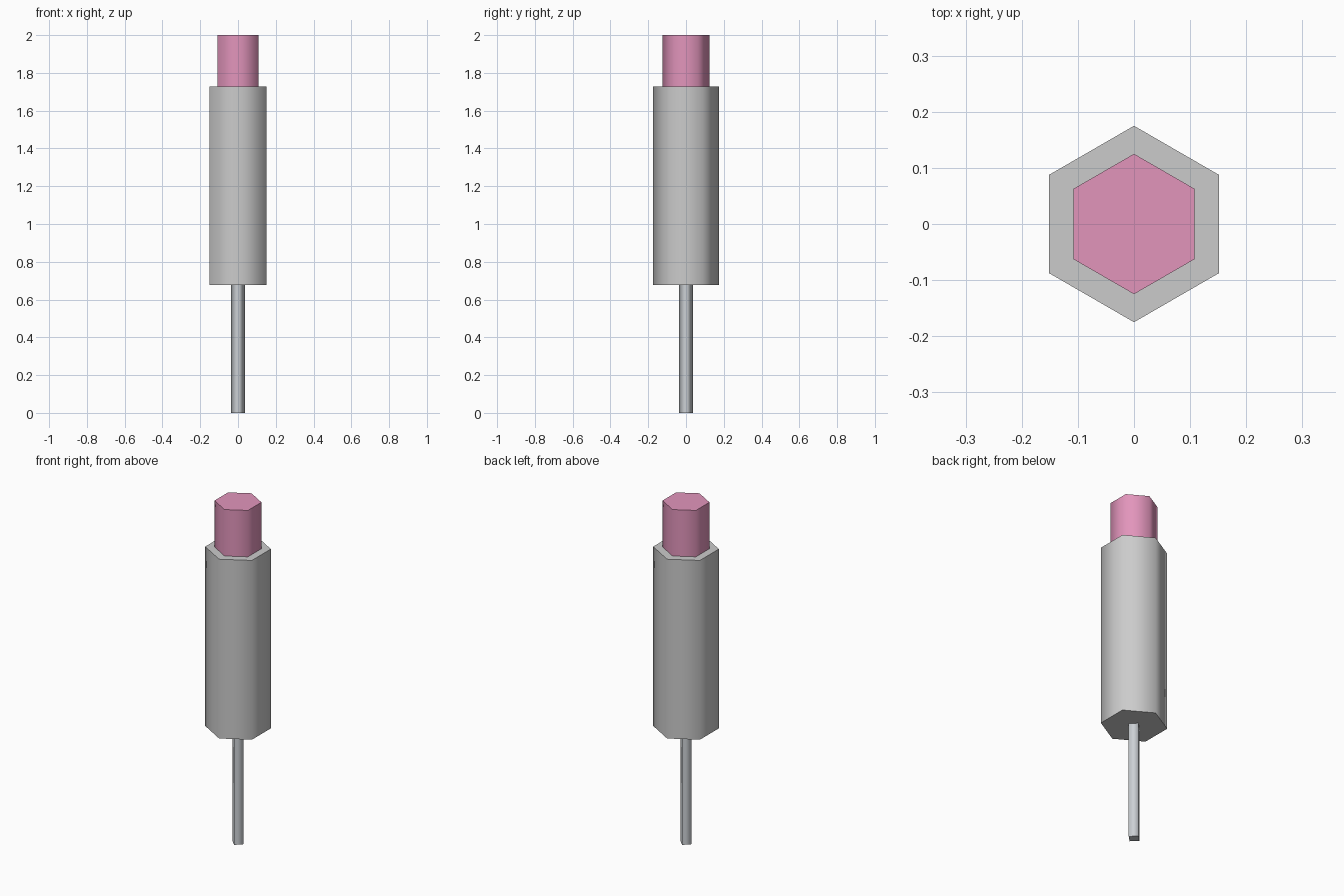
import bpy

if "Cube" in bpy.data.objects:
    bpy.data.objects.remove(bpy.data.objects["Cube"])


def prism(name, sides, radius, z0, z1, color=None):
    """Upright prism with a corner on the y axis, smooth sides and flat caps."""
    bpy.ops.mesh.primitive_cylinder_add(
        vertices=sides, radius=radius, depth=z1 - z0, location=(0, 0, (z0 + z1) / 2))
    obj = bpy.context.object
    obj.name = name
    for face in obj.data.polygons:
        face.use_smooth = abs(face.normal.z) < 0.5
    if color:
        mat = bpy.data.materials.new(name + "_material")
        mat.diffuse_color = color
        mat.use_nodes = True
        mat.node_tree.nodes["Principled BSDF"].inputs["Base Color"].default_value = mat.diffuse_color
        obj.data.materials.append(mat)
    return obj


# Thin four-sided shaft
prism("shaft", 4, 0.036, 0.0, 0.677, (0.60, 0.63, 0.66, 1))
# Hexagonal body
prism("body", 6, 0.175, 0.677, 1.728, (0.66, 0.69, 0.69, 1))
# Pink hexagonal end plug
prism("end_plug", 6, 0.125, 1.728, 2.0, (0.76, 0.30, 0.50, 1))
